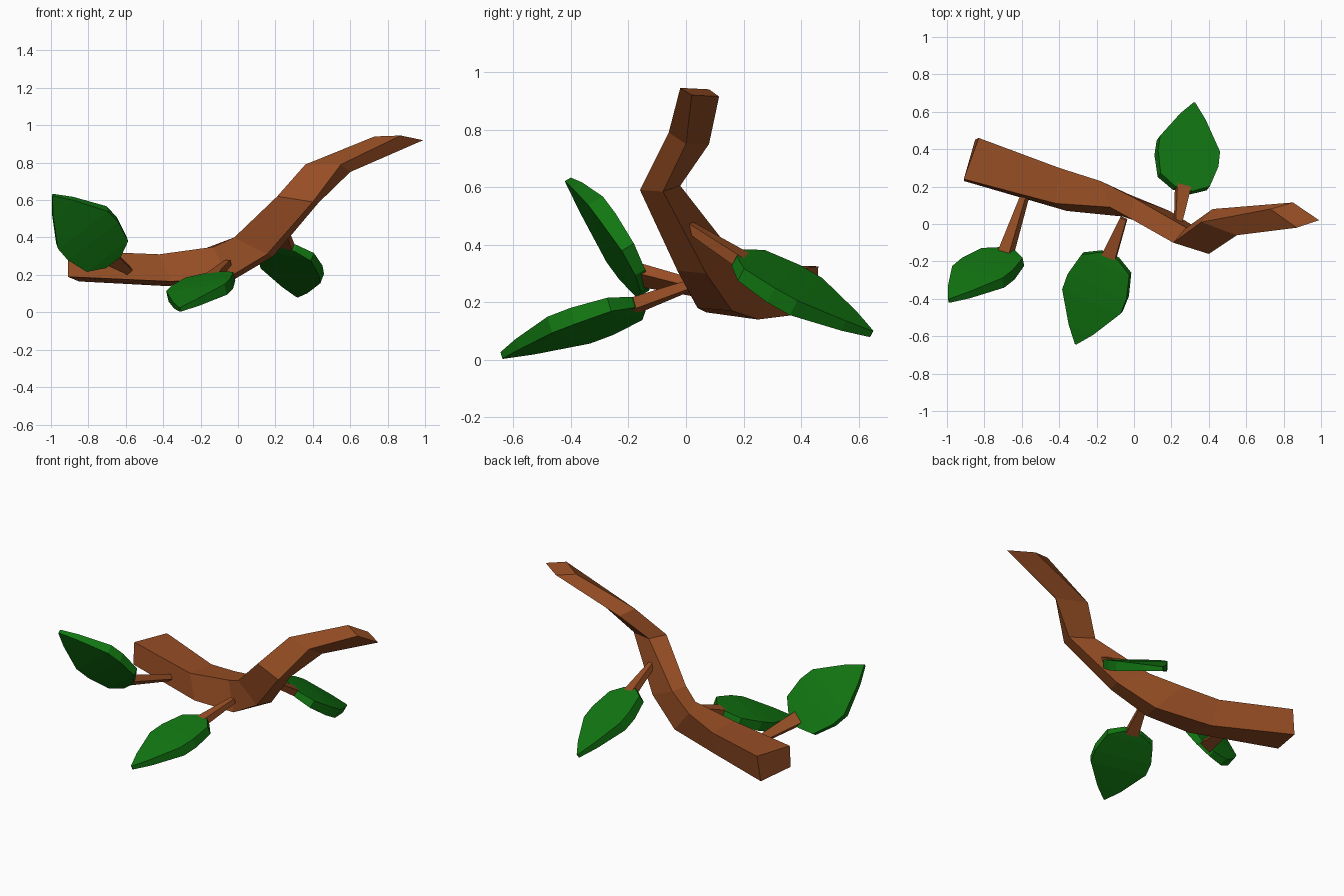
import bpy
import bmesh
from mathutils import Vector

if "Cube" in bpy.data.objects:
    bpy.data.objects.remove(bpy.data.objects["Cube"])


def make_material(name, colour):
    mat = bpy.data.materials.new(name)
    mat.use_nodes = True
    mat.diffuse_color = colour
    mat.node_tree.nodes["Principled BSDF"].inputs["Base Color"].default_value = colour
    return mat


bark = make_material("brown bark", (0.31, 0.077, 0.018, 1))
green = make_material("leaf green", (0.006, 0.185, 0.006, 1))


def finish(bm, name, mat):
    bmesh.ops.recalc_face_normals(bm, faces=bm.faces)
    mesh = bpy.data.meshes.new(name)
    bm.to_mesh(mesh)
    bm.free()
    mesh.materials.append(mat)
    obj = bpy.data.objects.new(name, mesh)
    bpy.context.collection.objects.link(obj)
    return obj


def loft(name, sections, mat):
    """Bridge a run of four-cornered sections and cap both ends."""
    bm = bmesh.new()
    rings = [[bm.verts.new(p) for p in section] for section in sections]
    for a, b in zip(rings, rings[1:]):
        for i in range(4):
            j = (i + 1) % 4
            bm.faces.new((a[i], a[j], b[j], b[i]))
    bm.faces.new(rings[0])
    bm.faces.new(rings[-1])
    return finish(bm, name, mat)


# Branch: corners run front top, front bottom, back bottom, back top
loft("branch", [
    [(-.91, .24, .33), (-.91, .23, .19), (-.85, .45, .165), (-.83, .46, .325)],
    [(-.42, .11, .31), (-.36, .07, .165), (-.38, .25, .14), (-.40, .30, .30)],
    [(-.13, .09, .35), (-.06, .04, .18), (-.03, .16, .17), (-.18, .23, .34)],
    [(-.02, .03, .40), (.155, -.03, .31), (.19, .07, .30), (.00, .14, .40)],
    [(.21, -.10, .62), (.40, -.16, .59), (.43, -.08, .585), (.28, -.02, .605)],
    [(.36, .01, .79), (.55, -.06, .79), (.60, .00, .75), (.42, .08, .75)],
    [(.73, .08, .94), (.87, -.02, .945), (.99, .02, .92), (.85, .115, .915)],
], bark)


def stem(name, start, end, across):
    """Square stem that widens towards its leaf."""
    start, end = Vector(start), Vector(end)
    axis = (end - start).normalized()
    side = Vector(across)
    side = (side - axis * side.dot(axis)).normalized()
    up = axis.cross(side)
    sections = []
    for centre, w, h in ((start, .018, .015), (end, .04, .022)):
        sections.append([centre + side * w * sx + up * h * sy
                         for sx, sy in ((-1, -1), (1, -1), (1, 1), (-1, 1))])
    loft(name, sections, bark)


# Leaf stations: fraction of length, half width, half thickness
LEAF = ((0, .05, .02), (.1, .14, .025), (.34, .172, .03),
        (.51, .17, .03), (.83, .072, .02), (1, .004, .012))


def leaf(name, base, tip, across):
    """Thick convex leaf blade, tapering to its tip."""
    base, tip = Vector(base), Vector(tip)
    axis = tip - base
    unit = axis.normalized()
    side = Vector(across)
    side = (side - unit * side.dot(unit)).normalized()
    up = unit.cross(side)
    bm = bmesh.new()
    for t, w, h in LEAF:
        for sx in (-1, 1):
            for sy in (-1, 1):
                bm.verts.new(base + axis * t + side * w * sx + up * h * sy)
    bmesh.ops.convex_hull(bm, input=bm.verts)
    bmesh.ops.dissolve_limit(bm, angle_limit=.02, verts=bm.verts, edges=bm.edges)
    finish(bm, name, green)


# Each twig: branch joint, leaf base, leaf tip, blade width direction
TWIGS = {
    "right": ((-.58, .16, .22), (-.67, -.15, .275), (-.99, -.41, .625), (.24, -.07, .2)),
    "front": ((-.055, .03, .265), (-.13, -.165, .195), (-.31, -.64, .015), (.34, -.146, .04)),
    "back": ((.235, .00, .47), (.26, .18, .355), (.32, .645, .09), (.32, -.085, -.08)),
}
for label, (joint, base, tip, across) in TWIGS.items():
    inner = Vector(base).lerp(Vector(tip), .06)
    stem(label + "_stem", joint, inner, across)
    leaf(label + "_leaf", base, tip, across)
